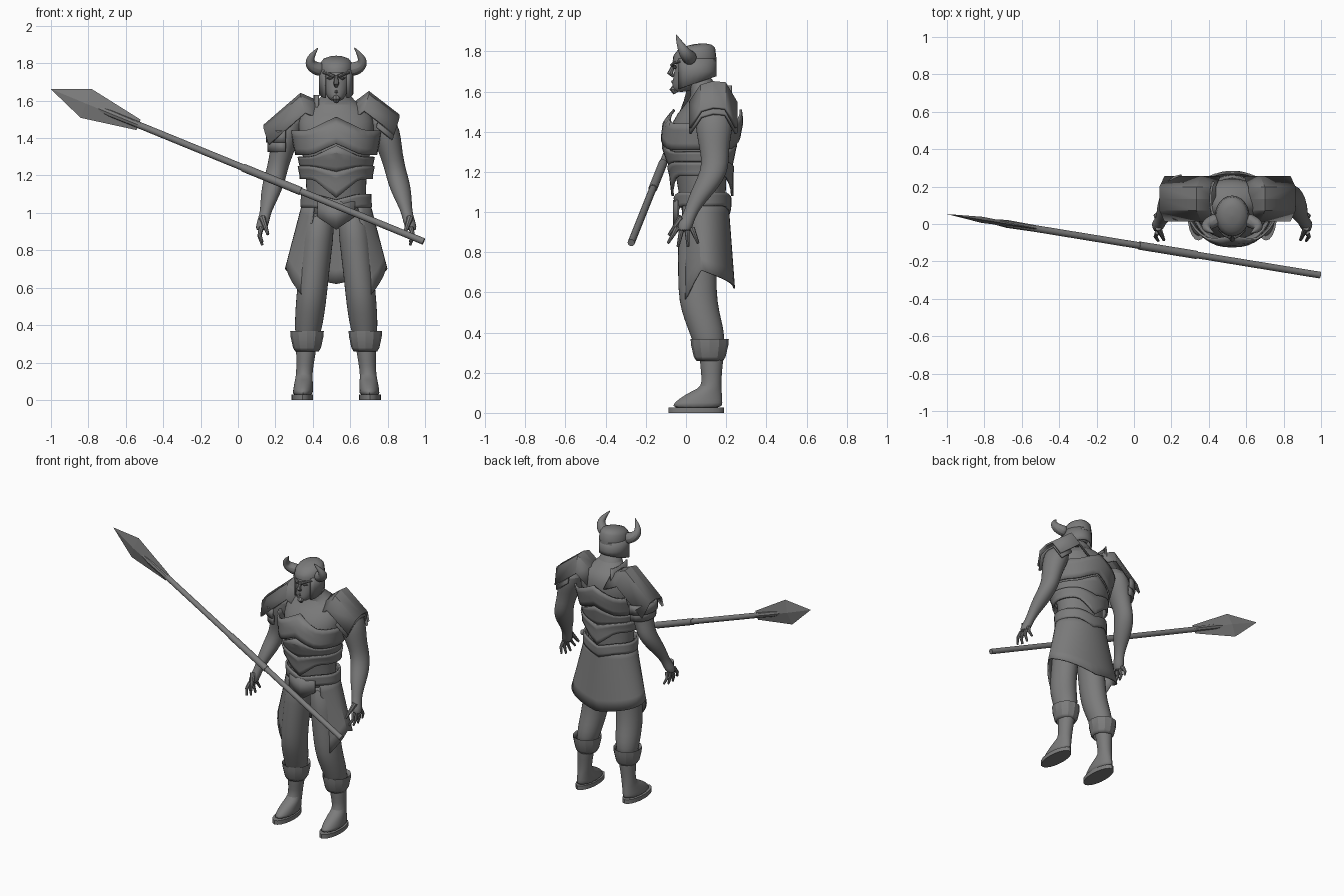
import bpy, bmesh
from math import sin, cos, pi, radians
from mathutils import Vector

if "Cube" in bpy.data.objects:
    bpy.data.objects.remove(bpy.data.objects["Cube"], do_unlink=True)

GREY = (0.2, 0.2, 0.2, 1)
grey = bpy.data.materials.new("plain grey")
grey.use_nodes = True
grey.diffuse_color = GREY
grey.node_tree.nodes["Principled BSDF"].inputs["Base Color"].default_value = GREY
BODY_X = 0.525  # the figure stands to one side of the spear


def mix(start, end, t):
    return start + (end - start) * t


def skin(name, rows, closed=True, thickness=0, rounded=False, sharp_angle=35, at=BODY_X):
    """Skin a list of point rows into one surface; closed rows without thickness get end caps."""
    bm = bmesh.new()
    grid = [[bm.verts.new(point) for point in row] for row in rows]
    count = len(rows[0])
    for lower, upper in zip(grid, grid[1:]):
        for i in range(count if closed else count - 1):
            j = (i + 1) % count
            bm.faces.new((lower[i], lower[j], upper[j], upper[i]))
    if closed and not thickness:
        bm.faces.new(grid[0])
        bm.faces.new(grid[-1])
    bmesh.ops.recalc_face_normals(bm, faces=bm.faces)
    mesh = bpy.data.meshes.new(name)
    bm.to_mesh(mesh)
    bm.free()
    mesh.materials.append(grey)
    part = bpy.data.objects.new(name, mesh)
    bpy.context.collection.objects.link(part)
    part.location.x = at
    if thickness:
        solidify = part.modifiers.new("thickness", "SOLIDIFY")
        solidify.thickness = thickness
        solidify.offset = 0
    if rounded:
        part.modifiers.new("rounding", "SUBSURF").levels = 1
    bpy.ops.object.select_all(action="DESELECT")
    part.select_set(True)
    bpy.context.view_layer.objects.active = part
    bpy.ops.object.shade_smooth_by_angle(angle=radians(sharp_angle))


def ring(x, y, z, width, depth, count=16):
    """Level ellipse of points, starting at the front."""
    angles = [2 * pi * i / count for i in range(count)]
    return [Vector((x + width * sin(a), y - depth * cos(a), z)) for a in angles]


def arc(x, y, z, width, depth, start, end, count):
    """Part of a level ellipse, with angles in degrees from the front."""
    angles = [radians(mix(start, end, i / (count - 1))) for i in range(count)]
    return [Vector((x + width * sin(a), y - depth * cos(a), z)) for a in angles]


def sweep(name, points, start, end, swell=0, flat=1, sides=8, up=(0, 1, 0), **options):
    """Tube along points; radius runs from start to end, with a swell in the middle."""
    points = [Vector(p) for p in points]
    rows = []
    last = len(points) - 1
    for i, point in enumerate(points):
        tangent = (points[min(i + 1, last)] - points[max(i - 1, 0)]).normalized()
        across = Vector(up)
        across = (across - tangent * across.dot(tangent)).normalized()
        other = tangent.cross(across) * flat
        radius = mix(start, end, i / last) + swell * sin(pi * i / last)
        angles = [2 * pi * k / sides for k in range(sides)]
        rows.append([point + (across * cos(a) + other * sin(a)) * radius for a in angles])
    skin(name, rows, **options)


# Torso and neck: height, centre depth, half width, half depth
TORSO = [(0.93, 0.085, 0.1, 0.09), (1.02, 0.085, 0.165, 0.115), (1.2, 0.075, 0.16, 0.125),
         (1.32, 0.065, 0.185, 0.16), (1.45, 0.085, 0.21, 0.165), (1.53, 0.115, 0.2, 0.125),
         (1.58, 0.12, 0.13, 0.09), (1.62, 0.08, 0.07, 0.065), (1.7, 0.06, 0.06, 0.06)]
skin("torso", [ring(0, y, z, width, depth, 20) for z, y, width, depth in TORSO], rounded=True)


def torso_at(height):
    for low, high in zip(TORSO, TORSO[1:]):
        if height <= high[0]:
            t = (height - low[0]) / (high[0] - low[0])
            return [mix(a, b, t) for a, b in zip(low, high)][1:]


def armour_row(height, peak, gap, count=32):
    """Ring hugging the torso, lifted to a chevron at the middle of front and back."""
    row = []
    for i in range(count):
        a = 2 * pi * i / count
        z = height + peak * max(0, 1 - abs(sin(a)) * 1.6)
        y, width, depth = torso_at(z)
        row.append((sin(a) * (width + gap), y - cos(a) * (depth + gap), z))
    return row


# Body armour: top, bottom, chevron at top, chevron at bottom, gap to the torso
ARMOUR = {"breastplate": (1.44, 1.31, 0.07, 0.06, 0.03),
          "rib_band": (1.3, 1.25, 0.06, -0.04, 0.02),
          "belly_band": (1.25, 1.18, -0.03, -0.1, 0.03),
          "belt": (1.1, 1.03, -0.03, -0.04, 0.02)}
for name, (top, bottom, top_peak, bottom_peak, gap) in ARMOUR.items():
    rows = [armour_row(mix(top, bottom, t), mix(top_peak, bottom_peak, t), gap) for t in (0, 0.25, 0.5, 0.75, 1)]
    skin(name, rows, thickness=0.012, sharp_angle=20)


# Skirt, open at the front with two hanging points
def hem_height(angle):
    angle = min(angle, 360 - angle)
    if angle < 80:
        return mix(0.55, 0.71, (angle - 40) / 40)
    return mix(0.71, 0.62, (angle - 80) / 100)


rows = []
for step in range(7):
    t = step / 6
    row = arc(0, mix(0.08, 0.1, t), 0, mix(0.176, 0.27, t), mix(0.127, 0.14, t), 40, 320, 29)
    for i, point in enumerate(row):
        point.z = mix(1.06, hem_height(40 + 10 * i), t)
    rows.append(row)
skin("skirt", rows, closed=False, thickness=0.008, sharp_angle=25)
skin("front_flap", [[(-0.1, -0.04, z), (0, -0.06, z - dip), (0.1, -0.04, z)] for z, dip in ((1.06, 0), (0.98, 0.07))],
     closed=False, thickness=0.008, sharp_angle=10)

# Limb profiles: height, centre depth, half width
LEG = [(1.02, 0.06, 0.085), (0.85, 0.06, 0.087), (0.68, 0.055, 0.083), (0.55, 0.06, 0.083),
       (0.46, 0.085, 0.08), (0.38, 0.11, 0.074), (0.29, 0.12, 0.056)]
ARM = [(1.55, 0.13, 0.04), (1.48, 0.14, 0.084), (1.4, 0.14, 0.078), (1.32, 0.14, 0.064), (1.24, 0.147, 0.058),
       (1.18, 0.13, 0.06), (1.11, 0.09, 0.055), (1.04, 0.045, 0.038), (0.99, 0.02, 0.03),
       (0.95, 0, 0.034), (0.9, -0.01, 0.03)]


def limb(name, profile, side, top_x, bottom_x):
    top, bottom = profile[0][0], profile[-1][0]
    rows = []
    for z, y, width in profile:
        x = mix(top_x, bottom_x, (top - z) / (top - bottom))
        rows.append(ring(side * x, y, z, width, width * 1.17))
    skin(name, rows, rounded=True)


def boot(name, side):
    rows = []
    for z in (0.02, 0.05, 0.08, 0.11, 0.13, 0.18, 0.25, 0.33):
        ankle = min(1, z / 0.13) ** 2
        flare = max(0, z - 0.17) / 10
        rows.append(ring(side * mix(0.181, 0.156, z / 0.33), mix(0.05, 0.127, ankle), z,
                         mix(0.056, 0.045, ankle) + flare, mix(0.135, 0.05, ankle) + flare))
    skin(name, rows, rounded=True)


def shoulder_plate(name, side, crest, drop=0.1):
    """Angular plate: crest points of (x, height), sloping down front and back."""
    rows = []
    for x, z in crest:
        low_x = side * (x - drop / 4)
        x *= side
        rows.append([(low_x, 0.02, z - drop), (x, 0.075, z - drop / 6), (x, 0.135, z),
                     (x, 0.195, z - drop / 20), (low_x, 0.25, z - drop)])
    skin(name, rows, closed=False, thickness=0.014, sharp_angle=10)


def hand(tag, side):
    for finger in range(4):
        spread = mix(-0.045, 0.03, finger / 3)
        length = 0.075 + 0.02 * sin(pi * finger / 3)
        points = [(side * x, spread * (1 + t), 0.92 - length * t) for x, t in ((0.4, 0), (0.41, 0.5), (0.395, 1))]
        sweep(f"{tag}_finger_{finger + 1}", points, 0.014, 0.007)
    sweep(tag + "_thumb", [(side * 0.395, -0.02, 0.975), (side * 0.365, -0.085, 0.885)], 0.018, 0.008)


def horn(name, side):
    """Horn sweeping outward, then up and back in."""
    points = []
    for step in range(8):
        t = step / 7
        points.append((side * (0.075 + 0.02 * t + 0.055 * sin(pi * t)), mix(0.025, -0.05, t), 1.765 + 0.12 * t ** 1.6))
    sweep(name, points, 0.04, 0.002, swell=0.008, sides=10, rounded=True)


for side, tag in ((1, "left"), (-1, "right")):
    limb(tag + "_leg", LEG, side, 0.085, 0.158)
    boot(tag + "_boot", side)
    skin(tag + "_sole", [ring(side * 0.181, 0.05, z, 0.058, 0.138, 20) for z in (0, 0.028)])
    cuff = ((0.26, 0.06), (0.28, 0.072), (0.34, 0.085), (0.365, 0.088), (0.35, 0.07))
    skin(tag + "_boot_cuff", [ring(side * 0.156, 0.118, z, r, r * 1.06, 12) for z, r in cuff], thickness=0.006, sharp_angle=25)
    limb(tag + "_arm", ARM, side, 0.23, 0.405)
    hand(tag, side)
    horn(tag + "_horn", side)
    sweep(tag + "_brow", [(side * 0.012, -0.07, 1.73), (side * 0.04, -0.06, 1.742), (side * 0.07, -0.03, 1.75)], 0.01, 0.006)
    sweep(tag + "_eye", [(side * x, x / 3 - 0.067, 1.72) for x in (0.018, 0.034, 0.05)], 0.002, 0.002, swell=0.007)

# Shoulder armour, heavier on the right
shoulder_plate("left_shoulder_plate", 1, [(0.09, 1.58), (0.175, 1.645), (0.335, 1.52)])
shoulder_plate("left_lower_plate", 1, [(0.24, 1.56), (0.325, 1.49)])
shoulder_plate("right_shoulder_plate", -1, [(0.09, 1.59), (0.19, 1.635), (0.385, 1.465)])
for name, top, size in (("right_upper_arm_plate", 1.44, 0.1), ("right_lower_arm_plate", 1.39, 0.09)):
    rows = [arc(-0.27, 0.14, z, size, size * 1.2, 180, 360, 9) for z in (top, top - 0.065)]
    skin(name, rows, closed=False, thickness=0.012, sharp_angle=10)
skin("collar_guard", [arc(x, 0.135, z, 0.02, 0.09, 180, 360, 7) for x, z in ((-0.1, 1.5), (-0.095, 1.63))],
     closed=False, thickness=0.012, sharp_angle=10)

# Head: height, centre depth, half width
HEAD = [(1.597, -0.025, 0.03), (1.62, -0.012, 0.05), (1.66, 0.01, 0.067), (1.71, 0.03, 0.077), (1.76, 0.04, 0.08), (1.81, 0.045, 0.06)]
skin("head", [ring(0, y, z, width, width * 1.15) for z, y, width in HEAD], rounded=True)
sweep("nose", [(0, -0.06, 1.735), (0, -0.08, 1.69), (0, -0.06, 1.678)], 0.008, 0.01, swell=0.006)
sweep("lips", [(-0.03, -0.045, 1.64), (0, -0.065, 1.648), (0.03, -0.045, 1.64)], 0.004, 0.004, swell=0.005)
sweep("chin", [(0, -0.05, 1.63), (0, -0.06, 1.61), (0, -0.05, 1.592)], 0.013, 0.013, swell=0.01, up=(1, 0, 0))

# Helmet: cheek guards around the open face, and a crown rising to the back
cheeks = [arc(0, 0.043, z, 0.088, 0.103, 42, 318, 19) for z in (1.64, 1.7, 1.765)]
for point in cheeks[0]:
    point.z += (point.y - 0.043) * 0.35
skin("helmet_cheeks", cheeks, closed=False, thickness=0.01, sharp_angle=30)
crown = [ring(0, 0.043, z, width, width * 1.2, 24)
         for z, width in ((1.75, 0.091), (1.77, 0.09), (1.8, 0.085), (1.82, 0.07), (1.832, 0.04), (1.836, 0.004))]
for row in crown[2:]:
    for point in row:
        point.z += (point.y - 0.04) * 0.16
skin("helmet_crown", crown, sharp_angle=40)

# Spear: shaft, grip, socket and blade along one line
tip, butt = Vector((-1, 0.053, 1.662)), Vector((0.993, -0.273, 0.847))


def spear_part(name, stations, start, end, **options):
    sweep(name, [tip.lerp(butt, s) for s in stations], start, end, up=(0, 0, 1), at=0, **options)


spear_part("spear_shaft", (0.2, 1), 0.018, 0.018, sides=12)
spear_part("spear_grip", (0.515, 0.67), 0.022, 0.022, sides=12)
spear_part("spear_socket", (0.08, 0.16, 0.24), 0.004, 0.018, swell=0.01)
spear_part("spear_blade", (0, 0.095, 0.235), 0.001, 0.03, swell=0.067, flat=0.2, sides=4, sharp_angle=5)
